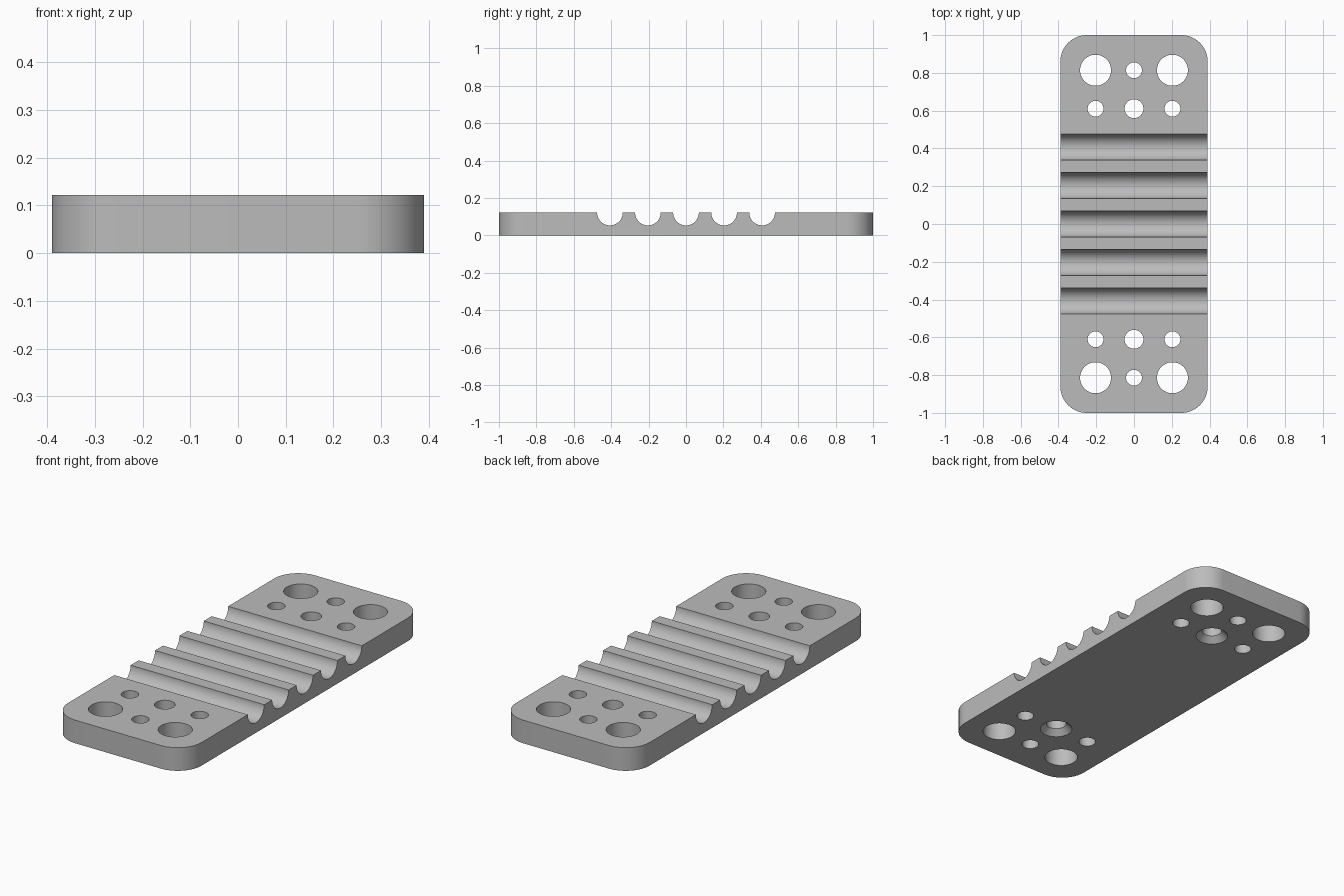
import bpy, bmesh
from math import pi, sin, cos, radians
from mathutils import Matrix, Vector

HALF_W, HALF_L, THICK, CORNER = 0.39, 1.0, 0.122, 0.14
PITCH = 0.2035

cube = bpy.data.objects.get("Cube")
if cube:
    bpy.data.objects.remove(cube, do_unlink=True)

grey = bpy.data.materials.new("plain grey")
grey.use_nodes = True
colour = (0.5, 0.5, 0.5, 1)
grey.diffuse_color = colour
grey.node_tree.nodes["Principled BSDF"].inputs["Base Color"].default_value = colour


def make_object(name, bm):
    bmesh.ops.recalc_face_normals(bm, faces=bm.faces)
    mesh = bpy.data.meshes.new(name)
    bm.to_mesh(mesh)
    bm.free()
    mesh.materials.append(grey)
    obj = bpy.data.objects.new(name, mesh)
    bpy.context.collection.objects.link(obj)
    return obj


def add_lathe(bm, x, y, profile, sides=48):
    """Closed solid of revolution about a vertical axis; profile is (radius, z)."""
    rings = [[bm.verts.new((x + r * cos(2 * pi * i / sides),
                            y + r * sin(2 * pi * i / sides), z))
              for i in range(sides)] for r, z in profile]
    for low, high in zip(rings, rings[1:]):
        for i in range(sides):
            j = (i + 1) % sides
            bm.faces.new((low[i], low[j], high[j], high[i]))
    bm.faces.new(rings[0][::-1])
    bm.faces.new(rings[-1])


# Plate with rounded corners
bm = bmesh.new()
outline = []
for quarter, (sx, sy) in enumerate([(1, 1), (-1, 1), (-1, -1), (1, -1)]):
    for step in range(17):
        a = (quarter + step / 16) * pi / 2
        outline.append(bm.verts.new((sx * (HALF_W - CORNER) + CORNER * cos(a),
                                     sy * (HALF_L - CORNER) + CORNER * sin(a), 0)))
base = bm.faces.new(outline)
top = bmesh.ops.extrude_face_region(bm, geom=[base])["geom"]
bmesh.ops.translate(bm, vec=(0, 0, THICK),
                    verts=[v for v in top if isinstance(v, bmesh.types.BMVert)])
plate = make_object("grooved_plate", bm)

# Cutters for the holes at both ends
bm = bmesh.new()
low, high = -0.05, THICK + 0.05
for end in (-1, 1):
    outer, inner = end * 4 * PITCH, end * 3 * PITCH
    for side in (-1, 1):
        add_lathe(bm, side * PITCH, outer, [(0.082, low), (0.082, high)])
        add_lathe(bm, side * PITCH, inner, [(0.042, low), (0.042, high)])
    add_lathe(bm, 0, outer, [(0.042, low), (0.042, high)])
    # Middle hole, countersunk from below
    add_lathe(bm, 0, inner, [(0.08, low), (0.08, 0), (0.05, 0.03), (0.05, high)])

# Cutters for the round grooves across the top
for k in range(-2, 3):
    place = Matrix.Translation(Vector((0, k * PITCH, THICK))) @ Matrix.Rotation(pi / 2, 4, "Y")
    bmesh.ops.create_cone(bm, cap_ends=True, segments=64, radius1=0.0685,
                          radius2=0.0685, depth=1, matrix=place)
cutters = make_object("hole_and_groove_cutters", bm)
cutters.hide_render = True

# Cut, then shade
cut = plate.modifiers.new("cut", "BOOLEAN")
cut.operation, cut.solver, cut.object = "DIFFERENCE", "EXACT", cutters
for obj in bpy.context.selected_objects:
    obj.select_set(False)
bpy.context.view_layer.objects.active = plate
plate.select_set(True)
bpy.ops.object.modifier_apply(modifier=cut.name)
bpy.data.objects.remove(cutters, do_unlink=True)
bpy.ops.object.shade_smooth_by_angle(angle=radians(30))
